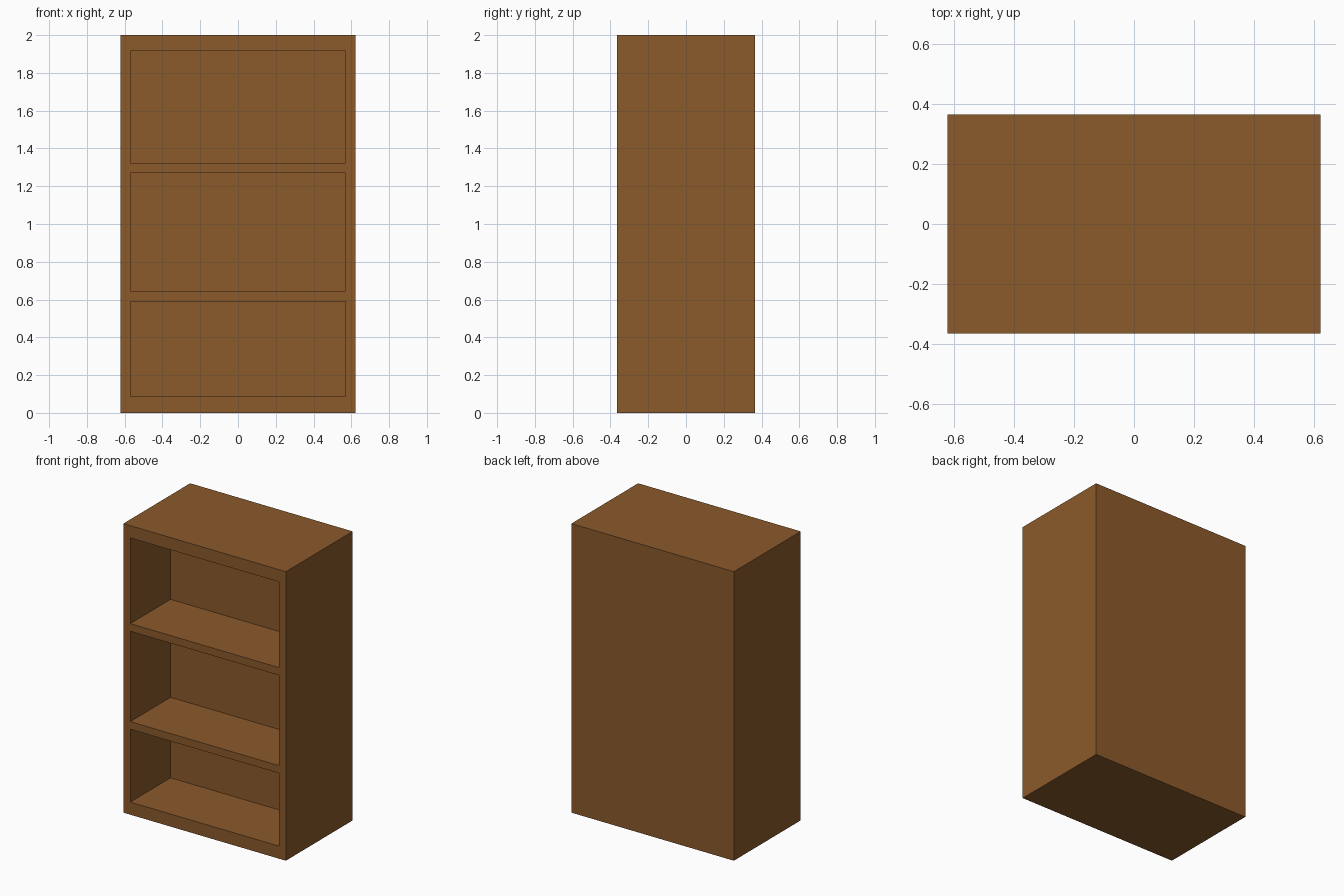
import bpy

if "Cube" in bpy.data.objects:
    bpy.data.objects.remove(bpy.data.objects["Cube"])

W, D, H = 1.244, 0.73, 2.0      # outer size
INNER_X = 0.569                 # half width of the openings
BACK_Y = 0.075                  # back wall of the compartments
FRONT_Y = -D / 2
COMPARTMENTS = [(0.087, 0.591), (0.644, 1.269), (1.322, 1.915)]

wood = bpy.data.materials.new("brown_wood")
wood.diffuse_color = (0.258, 0.102, 0.0242, 1)
wood.use_nodes = True
wood.node_tree.nodes["Principled BSDF"].inputs["Base Color"].default_value = wood.diffuse_color


def box(name, lo, hi):
    """Axis-aligned box between two corners."""
    bpy.ops.mesh.primitive_cube_add(size=1, location=[(a + b) / 2 for a, b in zip(lo, hi)])
    ob = bpy.context.object
    ob.name = name
    ob.scale = [b - a for a, b in zip(lo, hi)]
    bpy.ops.object.transform_apply(location=True, rotation=False, scale=True)
    ob.data.materials.append(wood)
    return ob


# Solid bookcase body
body = box("bookcase_body", (-W / 2, FRONT_Y, 0), (W / 2, D / 2, H))

# Carve the three compartments, leaving the shelves between them
for i, (z0, z1) in enumerate(COMPARTMENTS):
    cutter = box(f"compartment_cutter_{i}", (-INNER_X, FRONT_Y - 0.1, z0), (INNER_X, BACK_Y, z1))
    cutter.hide_render = True
    mod = body.modifiers.new("compartment", 'BOOLEAN')
    mod.operation = 'DIFFERENCE'
    mod.solver = 'EXACT'
    mod.object = cutter
    bpy.ops.object.select_all(action='DESELECT')
    body.select_set(True)
    bpy.context.view_layer.objects.active = body
    bpy.ops.object.modifier_apply(modifier=mod.name)
    bpy.data.objects.remove(cutter, do_unlink=True)
